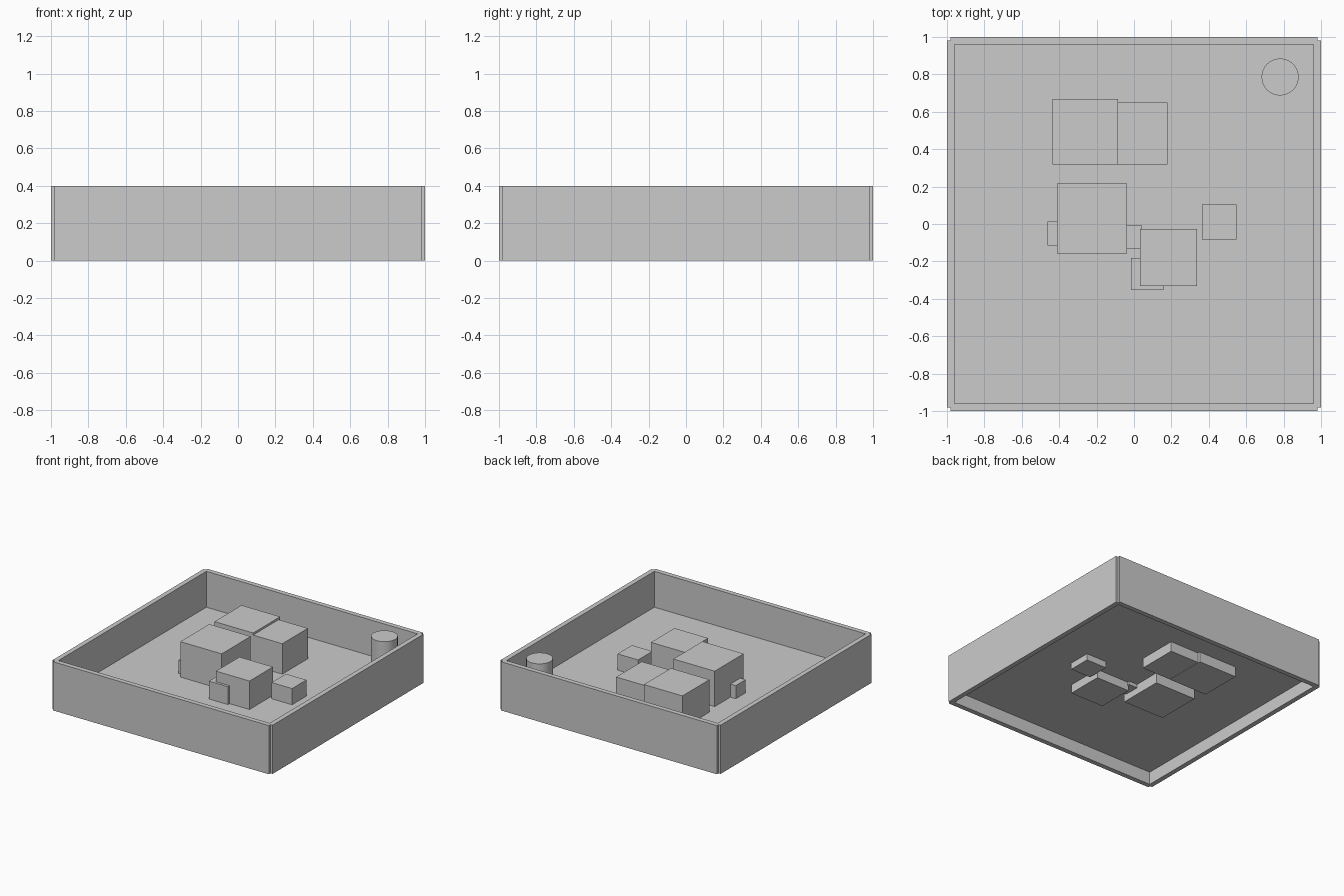
import bpy
import math

if "Cube" in bpy.data.objects:
    bpy.data.objects.remove(bpy.data.objects["Cube"])

FLOOR_Z = 0.105
WALL_H = 0.40


def box(name, x0, x1, y0, y1, z0, z1):
    """Axis-aligned box given by its extents."""
    bpy.ops.mesh.primitive_cube_add(
        size=1, location=((x0 + x1) / 2, (y0 + y1) / 2, (z0 + z1) / 2))
    ob = bpy.context.object
    ob.name = name
    ob.scale = (x1 - x0, y1 - y0, z1 - z0)
    bpy.ops.object.transform_apply(location=False, rotation=False, scale=True)
    return ob


# Thin floor sheet, raised inside the walls
bpy.ops.mesh.primitive_plane_add(size=1.96, location=(0, 0, FLOOR_Z))
bpy.context.object.name = "floor"

# Four walls, slightly short so the outer corners are notched
for side, s in (("left", -1), ("right", 1)):
    box(side + "_wall", s * 0.98 - 0.02, s * 0.98 + 0.02, -0.98, 0.98, 0, WALL_H)
for side, s in (("front", -1), ("back", 1)):
    box(side + "_wall", -0.98, 0.98, s * 0.98 - 0.02, s * 0.98 + 0.02, 0, WALL_H)

# Scattered cubes sunk through the floor: name, centre x, centre y, size, top
cubes = [
    ("back_left_crate", -0.261, 0.494, 0.351, 0.372),
    ("back_right_crate", 0.014, 0.484, 0.332, 0.355),
    ("large_crate", -0.225, 0.029, 0.376, 0.396),
    ("front_crate", 0.185, -0.180, 0.305, 0.339),
    ("side_crate", 0.456, 0.011, 0.186, 0.238),
    ("left_small_crate", -0.398, -0.051, 0.128, 0.213),
    ("middle_small_crate", -0.022, -0.071, 0.127, 0.203),
    ("front_small_crate", 0.070, -0.267, 0.173, 0.252),
]
for name, x, y, size, top in cubes:
    h = size / 2
    box(name, x - h, x + h, y - h, y + h, top - size, top)

# Round post in the back right corner
bpy.ops.mesh.primitive_cylinder_add(
    vertices=32, radius=0.099, depth=WALL_H - FLOOR_Z,
    location=(0.781, 0.786, (WALL_H + FLOOR_Z) / 2))
bpy.context.object.name = "corner_post"
bpy.ops.object.shade_smooth_by_angle(angle=math.radians(30))
